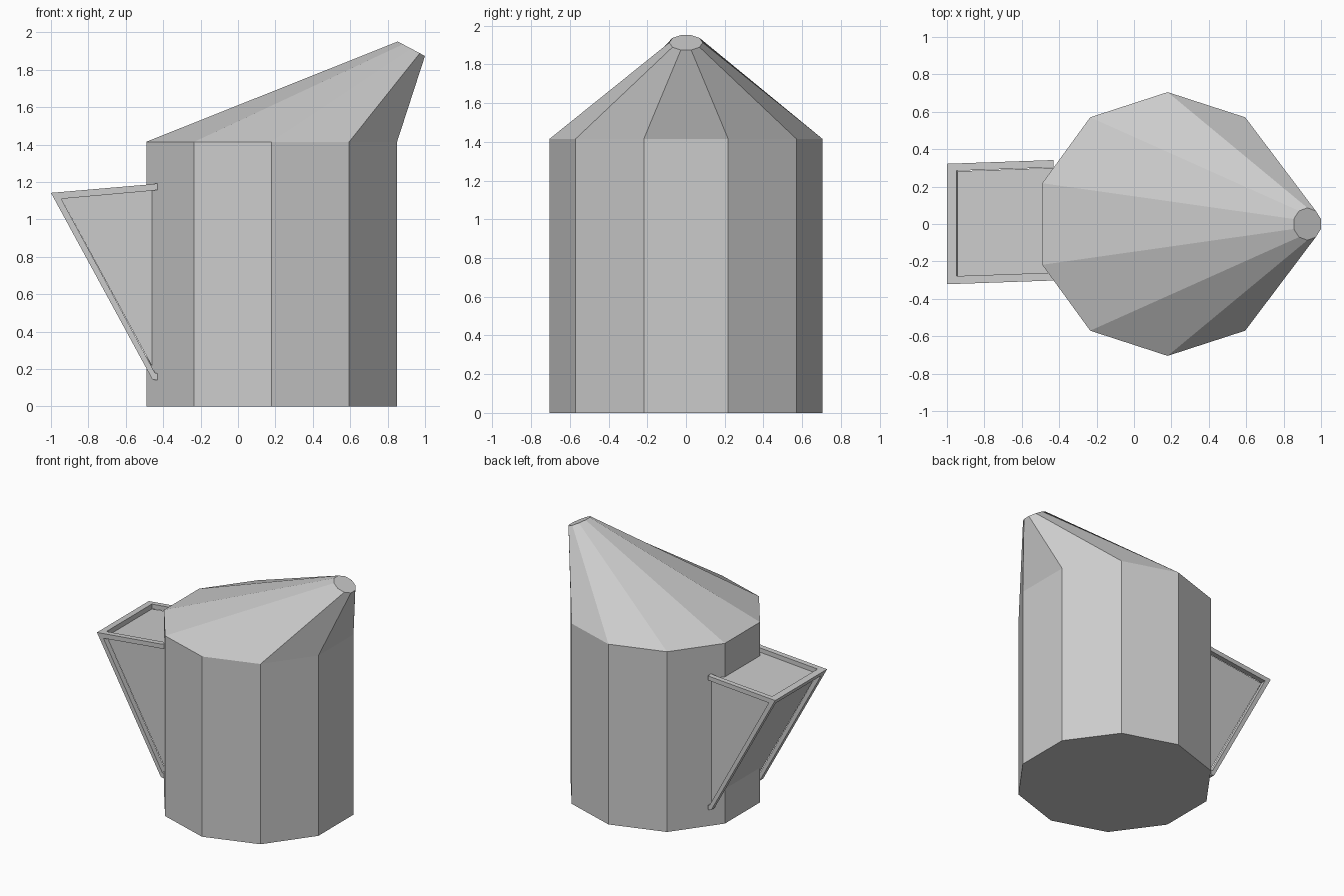
import bpy, bmesh, math

if "Cube" in bpy.data.objects:
    bpy.data.objects.remove(bpy.data.objects["Cube"])

grey = bpy.data.materials.new("plain_grey")
grey.diffuse_color = (0.6, 0.6, 0.6, 1)
grey.use_nodes = True
grey.node_tree.nodes["Principled BSDF"].inputs["Base Color"].default_value = grey.diffuse_color


def finish(name, bm):
    bmesh.ops.recalc_face_normals(bm, faces=bm.faces)
    me = bpy.data.meshes.new(name)
    bm.to_mesh(me)
    bm.free()
    me.materials.append(grey)
    ob = bpy.data.objects.new(name, me)
    bpy.context.collection.objects.link(ob)
    return ob


def skew(x, y):
    # the handle is turned very slightly about the vertical
    return y + (x + 1) * 0.035


def prism(name, profile, y0, y1):
    # extrude an x-z profile across y
    bm = bmesh.new()
    a = [bm.verts.new((x, skew(x, y0), z)) for x, z in profile]
    b = [bm.verts.new((x, skew(x, y1), z)) for x, z in profile]
    n = len(profile)
    bm.faces.new(a)
    bm.faces.new(b[::-1])
    for i in range(n):
        j = (i + 1) % n
        bm.faces.new((a[i], b[i], b[j], a[j]))
    return finish(name, bm)


# jug body: ten-sided prism drawn up to a small tilted spout
SIDES = 10
angles = [math.radians(18 + 36 * i) for i in range(SIDES)]
tilt = math.radians(28)
R, r = 0.705, 0.0865
bm = bmesh.new()
rings = [[bm.verts.new((0.18 + R * math.cos(a), R * math.sin(a), z)) for a in angles]
         for z in (0, 1.415)]
rings.append([bm.verts.new((0.927 + r * math.cos(a) * math.cos(tilt), r * math.sin(a),
                            1.9125 - r * math.cos(a) * math.sin(tilt))) for a in angles])
for lo, hi in zip(rings, rings[1:]):
    for i in range(SIDES):
        j = (i + 1) % SIDES
        bm.faces.new((lo[i], lo[j], hi[j], hi[i]))
bm.faces.new(rings[0][::-1])
bm.faces.new(rings[-1])
finish("jug_body", bm)

# handle core: recessed wedge running into the body
prism("handle_core", [(-0.945, 1.11), (-0.40, 1.16), (-0.40, 0.105)], -0.28, 0.28)

# handle side rims: bent bars on both sides of the wedge
rim = [(-1.0, 1.142), (-0.462, 1.188), (-0.43, 1.193), (-0.43, 1.158), (-0.465, 1.153),
       (-0.945, 1.11), (-0.445, 0.181), (-0.43, 0.175), (-0.43, 0.14), (-0.458, 0.145)]
prism("handle_rim_front", rim, -0.322, -0.28)
prism("handle_rim_back", rim, 0.283, 0.322)

# handle corner bar across the outer tip
prism("handle_corner_bar",
      [(-1.0, 1.142), (-0.948, 1.1465), (-0.945, 1.11), (-0.977, 1.1)], -0.283, 0.285)
